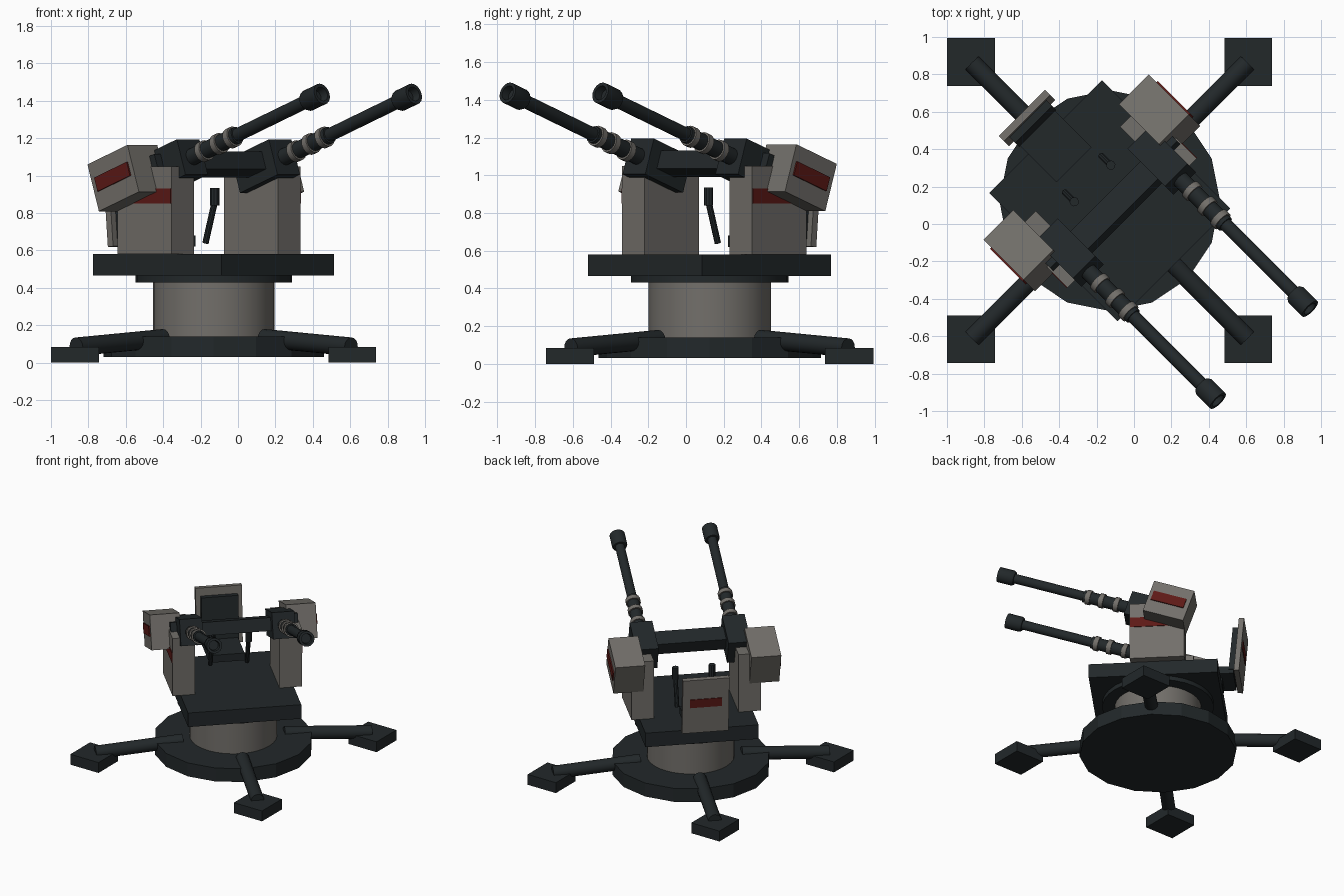
import bpy, bmesh
from math import radians, pi, cos, sin
from mathutils import Matrix, Vector

if "Cube" in bpy.data.objects:
    bpy.data.objects.remove(bpy.data.objects["Cube"])


def material(name, rgb):
    m = bpy.data.materials.new(name)
    m.diffuse_color = (*rgb, 1)
    m.use_nodes = True
    m.node_tree.nodes["Principled BSDF"].inputs["Base Color"].default_value = m.diffuse_color
    return m


DARK = material("dark_metal", (0.016, 0.021, 0.023))
GREY = material("warm_grey", (0.17, 0.16, 0.145))
RED = material("red_panel", (0.11, 0.01, 0.008))

BASE = Matrix.Translation((-0.13, 0.125, 0))
TURRET = BASE @ Matrix.Rotation(radians(-45), 4, 'Z')   # local +x = firing direction
PITCH = Matrix.Rotation(radians(-19), 4, 'Y')


def finish(name, bm, matrix, mat, smooth=False):
    bm.transform(matrix)
    me = bpy.data.meshes.new(name)
    bm.to_mesh(me)
    bm.free()
    ob = bpy.data.objects.new(name, me)
    bpy.context.collection.objects.link(ob)
    me.materials.append(mat)
    if smooth:
        bpy.ops.object.select_all(action='DESELECT')
        ob.select_set(True)
        bpy.context.view_layer.objects.active = ob
        bpy.ops.object.shade_smooth_by_angle(angle=radians(35))
    return ob


def box(name, centre, size, mat, frame=TURRET, rot=Matrix()):
    bm = bmesh.new()
    bmesh.ops.create_cube(bm, size=1)
    m = frame @ Matrix.Translation(centre) @ rot @ Matrix.Diagonal((*size, 1))
    return finish(name, bm, m, mat)


def rod(name, a, b, r, mat, frame=TURRET, sides=16, smooth=True):
    a, b = Vector(a), Vector(b)
    d = b - a
    bm = bmesh.new()
    bmesh.ops.create_cone(bm, cap_ends=True, segments=sides, radius1=r, radius2=r, depth=d.length)
    rot = d.to_track_quat('Z', 'Y').to_matrix().to_4x4()
    return finish(name, bm, frame @ Matrix.Translation((a + b) / 2) @ rot, mat, smooth)


def lathe(name, profile, mat, frame, sides=16):
    """Revolve (distance, radius) points around local x."""
    bm = bmesh.new()
    rings = [[bm.verts.new((s, r * cos(2 * pi * i / sides), r * sin(2 * pi * i / sides)))
              for i in range(sides)] for s, r in profile]
    for p, q in zip(rings, rings[1:]):
        for i in range(sides):
            j = (i + 1) % sides
            bm.faces.new((p[i], p[j], q[j], q[i]))
    bm.faces.new(rings[0])
    bm.faces.new(rings[-1])
    bmesh.ops.recalc_face_normals(bm, faces=bm.faces)
    return finish(name, bm, frame, mat, True)


# ground base, column and turntable
rod("base_disc", (0, 0, 0.03), (0, 0, 0.14), 0.59, DARK, BASE, 16, False)
rod("column", (0, 0, 0.13), (0, 0, 0.44), 0.325, GREY, BASE, 32)
rod("turntable_ring", (0, 0, 0.43), (0, 0, 0.47), 0.418, DARK, BASE, 32)
box("platform", (0, 0, 0.5225), (0.97, 0.853, 0.115), DARK)

# outrigger legs with square feet
for sx in (-1, 1):
    for sy in (-1, 1):
        rod("outrigger_leg", (sx * 0.27, sy * 0.27, 0.13), (sx * 0.735, sy * 0.735, 0.085), 0.05, DARK, BASE)
        box("foot_pad", (sx * 0.741, sy * 0.741, 0.0425), (0.255, 0.255, 0.085), DARK, BASE)

# mirrored gun assemblies
for side, s in (("left", -1), ("right", 1)):
    box(side + "_pylon", (-0.035, s * 0.403, 0.815), (0.41, 0.17, 0.47), GREY)
    box(side + "_pylon_stripe", (-0.035, s * 0.487, 0.89), (0.405, 0.012, 0.08), RED)
    box(side + "_armour_box", (-0.135, s * 0.5125, 0.987), (0.32, 0.225, 0.265), GREY, rot=PITCH)
    box(side + "_armour_panel", (-0.135, s * 0.627, 0.995), (0.26, 0.014, 0.078), RED, rot=PITCH)
    box(side + "_trunnion", (-0.01, s * 0.43, 1.05), (0.12, 0.1, 0.1), DARK, rot=PITCH)

    gun = TURRET @ Matrix.Translation((0.187, s * 0.348, 1.1)) @ PITCH
    box(side + "_receiver", (-0.15, 0, 0), (0.30, 0.17, 0.2), DARK, gun)
    lathe(side + "_barrel", [(-0.02, 0.046), (0.36, 0.046), (0.36, 0.036), (0.91, 0.036),
                             (0.91, 0.05), (0.925, 0.058), (1.036, 0.058), (1.036, 0.04),
                             (0.99, 0.036)], DARK, gun)
    for d in (0.095, 0.215, 0.32):
        rod(side + "_barrel_ring", (d - 0.018, 0, 0), (d + 0.018, 0, 0), 0.056, GREY, gun)

    # control levers
    rod(side + "_lever", (-0.2, s * 0.138, 0.64), (-0.13, s * 0.138, 0.86), 0.017, DARK, sides=10)
    rod(side + "_lever_grip", (-0.13, s * 0.138, 0.84), (-0.13, s * 0.138, 0.935), 0.025, DARK, sides=10)

# beam joining the guns
box("cross_beam", (0.05, 0, 1.06), (0.14, 0.55, 0.10), DARK, rot=PITCH)

# gunner seat and rear armour plate
LEAN = Matrix.Rotation(radians(-5), 4, 'Y')
box("seat", (-0.425, 0, 0.65), (0.31, 0.265, 0.06), DARK)
box("seat_mount", (-0.43, 0, 0.6), (0.12, 0.14, 0.06), DARK)
box("seat_back", (-0.585, 0, 0.83), (0.05, 0.28, 0.36), DARK, rot=LEAN)
box("rear_plate", (-0.625, 0, 0.845), (0.04, 0.35, 0.45), GREY, rot=LEAN)
box("rear_plate_panel", (-0.645, 0, 0.87), (0.014, 0.24, 0.07), RED, rot=LEAN)
